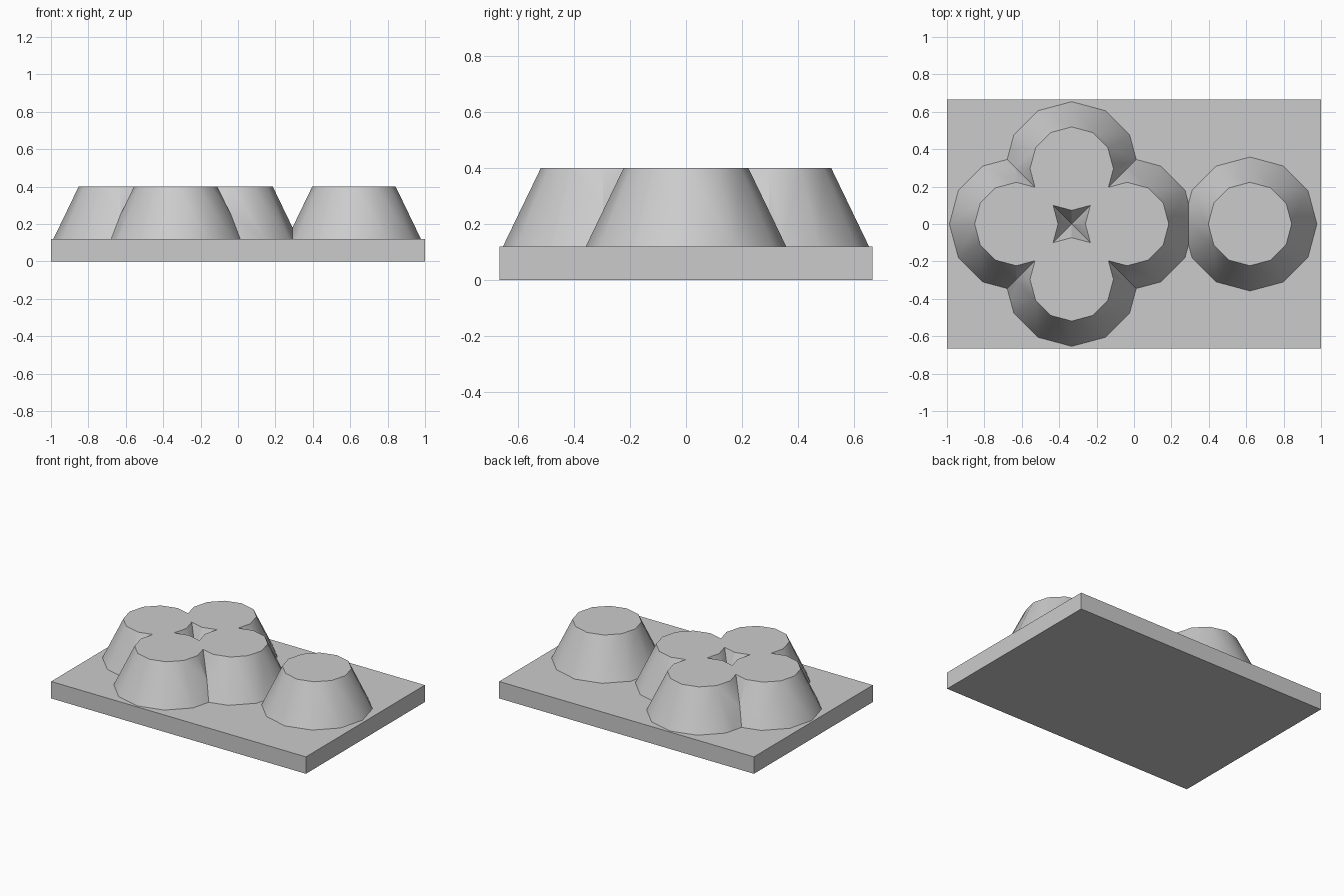
import bpy
import math

if "Cube" in bpy.data.objects:
    bpy.data.objects.remove(bpy.data.objects["Cube"])

grey = bpy.data.materials.new("light grey")
grey.diffuse_color = (0.6, 0.6, 0.6, 1)
grey.use_nodes = True
grey.node_tree.nodes["Principled BSDF"].inputs["Base Color"].default_value = grey.diffuse_color

BASE_TOP, STUD_TOP = 0.12, 0.40
R_LOW, R_HIGH, SINK = 0.358, 0.223, 0.02


def stud(name, x, y):
    """Twelve-sided tapered stud, sunk slightly into the plate."""
    r_sunk = R_LOW + (R_LOW - R_HIGH) * SINK / (STUD_TOP - BASE_TOP)
    bpy.ops.mesh.primitive_cone_add(
        vertices=12, radius1=r_sunk, radius2=R_HIGH, depth=STUD_TOP - BASE_TOP + SINK,
        location=(x, y, (STUD_TOP + BASE_TOP - SINK) / 2))
    ob = bpy.context.object
    ob.name = name
    ob.data.materials.append(grey)
    return ob


# Base plate
bpy.ops.mesh.primitive_cube_add(size=1, location=(0, 0, BASE_TOP / 2))
plate = bpy.context.object
plate.name = "base_plate"
plate.scale = (2, 1.333, BASE_TOP)
bpy.ops.object.transform_apply(location=False, rotation=False, scale=True)
plate.data.materials.append(grey)

# Ring of four overlapping studs, plus a single stud on the right
cx, off = -0.333, 0.296
studs = [stud("stud", cx + off * math.cos(a), off * math.sin(a))
         for a in (i * math.pi / 2 for i in range(4))]
studs.append(stud("single_stud", 0.62, 0))

# Fuse everything into one solid
for s in studs:
    m = plate.modifiers.new("union", 'BOOLEAN')
    m.operation = 'UNION'
    m.solver = 'EXACT'
    m.object = s
bpy.ops.object.select_all(action='DESELECT')
plate.select_set(True)
bpy.context.view_layer.objects.active = plate
for m in list(plate.modifiers):
    bpy.ops.object.modifier_apply(modifier=m.name)
for s in studs:
    bpy.data.objects.remove(s)
plate.name = "studded_plate"
bpy.ops.object.shade_smooth_by_angle(angle=math.radians(40))
